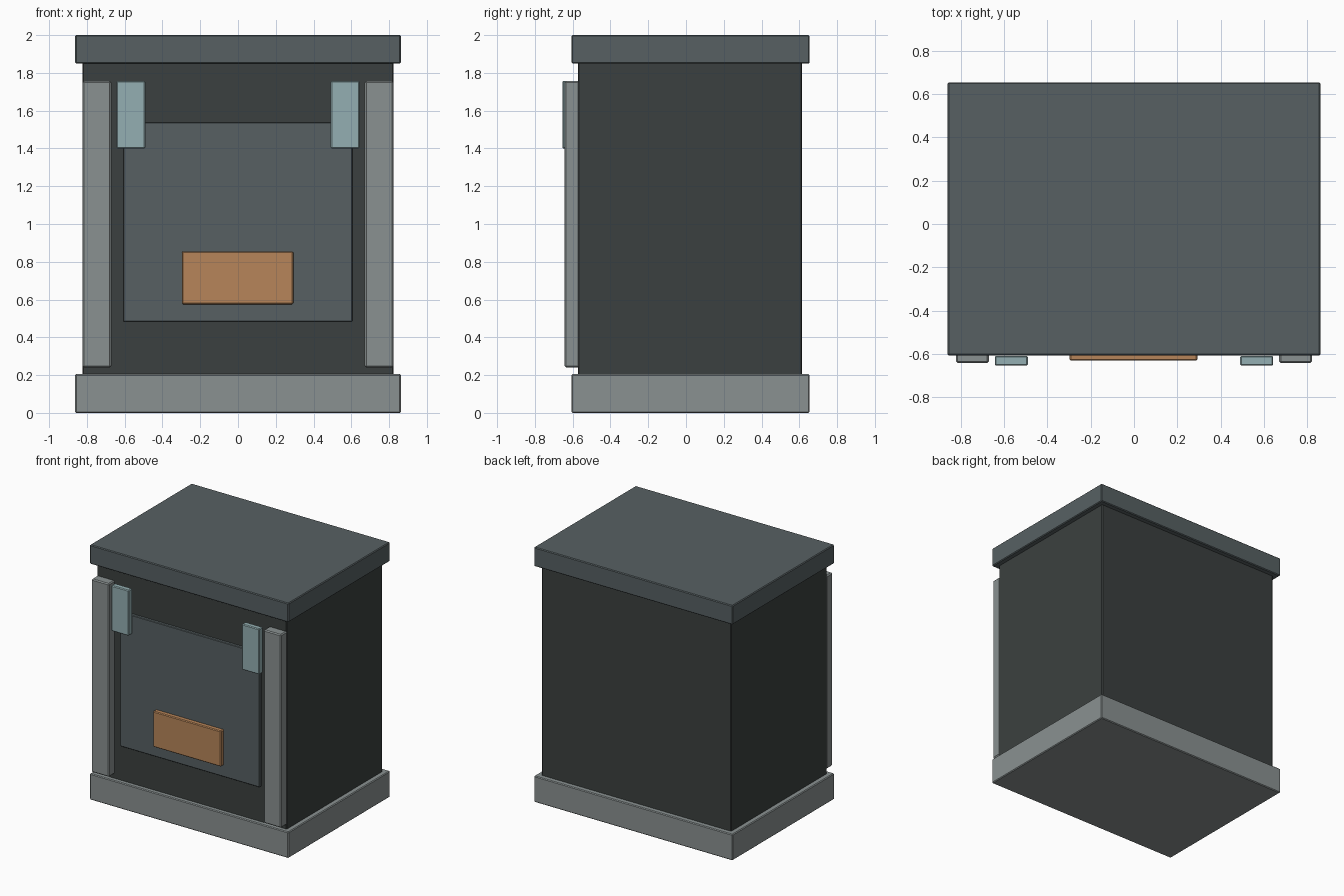
import bpy
import bmesh

if "Cube" in bpy.data.objects:
    bpy.data.objects.remove(bpy.data.objects["Cube"])


def material(name, rgb):
    m = bpy.data.materials.new(name)
    m.diffuse_color = (*rgb, 1.0)
    m.use_nodes = True
    m.node_tree.nodes["Principled BSDF"].inputs["Base Color"].default_value = m.diffuse_color
    return m


slate = material("slate grey", (0.095, 0.118, 0.124))
charcoal = material("charcoal", (0.044, 0.051, 0.050))
steel = material("steel grey", (0.254, 0.283, 0.283))
pale_blue = material("pale blue grey", (0.296, 0.429, 0.445))
copper = material("copper orange", (0.474, 0.235, 0.100))


def box(name, x, y, z, mat, bevel=0.006):
    """Lightly bevelled box from (min, max) ranges."""
    bm = bmesh.new()
    bmesh.ops.create_cube(bm, size=1.0)
    for v in bm.verts:
        v.co = [r[0] if c < 0 else r[1] for c, r in zip(v.co, (x, y, z))]
    bmesh.ops.bevel(bm, geom=bm.edges[:], offset=bevel, segments=1,
                    profile=0.5, affect='EDGES')
    mesh = bpy.data.meshes.new(name)
    bm.to_mesh(mesh)
    bm.free()
    mesh.materials.append(mat)
    ob = bpy.data.objects.new(name, mesh)
    bpy.context.collection.objects.link(ob)
    return ob


# Cabinet shell: plinth, body and lid
box("base_plinth", (-0.862, 0.862), (-0.607, 0.655), (0.0, 0.205), steel)
box("cabinet_body", (-0.823, 0.823), (-0.572, 0.615), (0.004, 1.9), charcoal)
box("top_lid", (-0.862, 0.862), (-0.607, 0.655), (1.85, 2.0), slate)

# Front door panel with its label plate
box("door_panel", (-0.607, 0.605), (-0.595, -0.56), (0.483, 1.538), slate, 0.004)
box("label_plate", (-0.297, 0.293), (-0.632, -0.59), (0.575, 0.855), copper)

# Corner posts and upper clamps on both sides
for side, s in (("left", -1), ("right", 1)):
    box(f"{side}_post", sorted((s * 0.671, s * 0.823)), (-0.643, -0.565),
        (0.24, 1.756), steel, 0.008)
    box(f"{side}_clamp", sorted((s * 0.491, s * 0.643)), (-0.655, -0.609),
        (1.4, 1.758), pale_blue)
